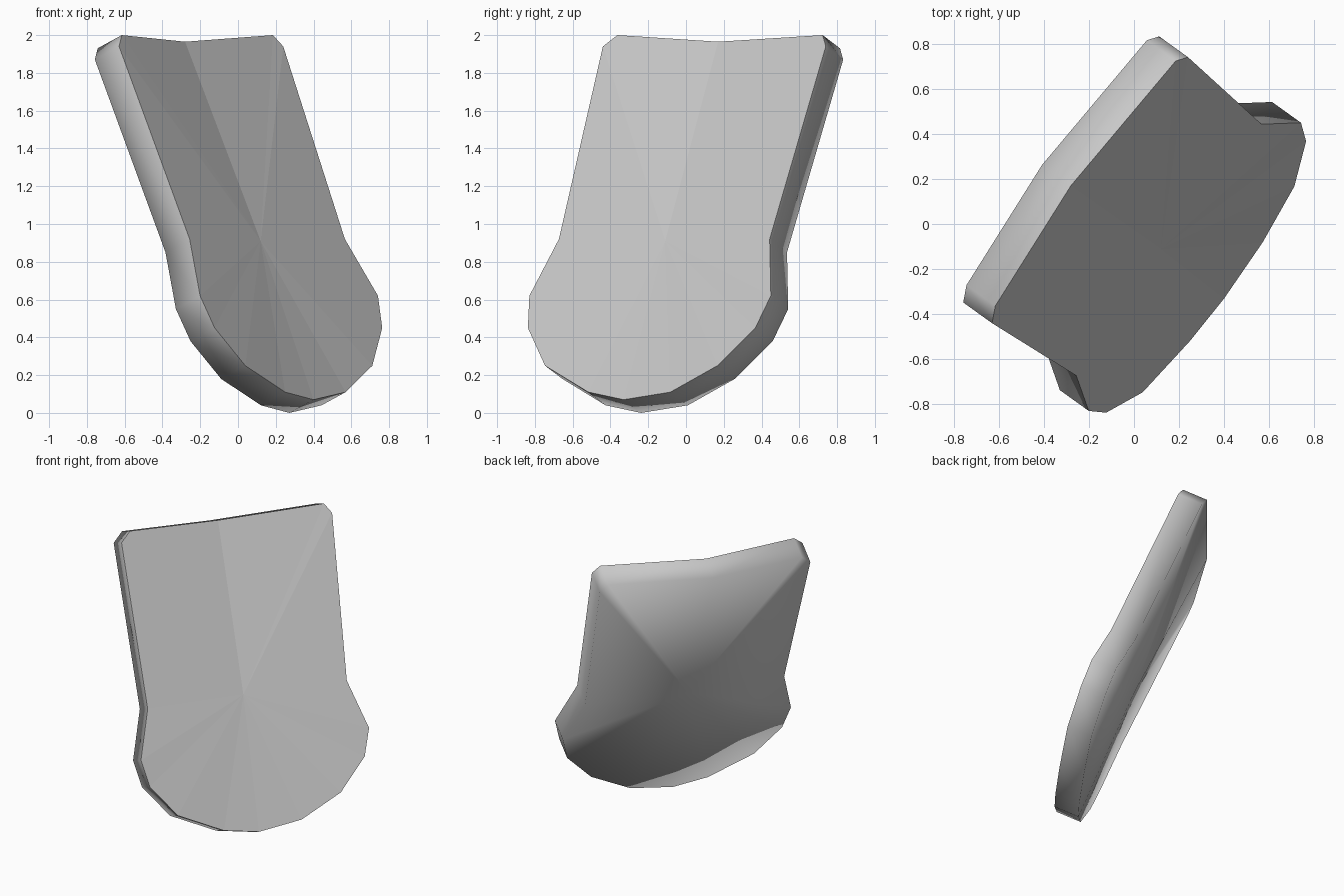
import bpy
import bmesh
from mathutils import Vector

cube = bpy.data.objects.get("Cube")
if cube:
    bpy.data.objects.remove(cube, do_unlink=True)


def make_material(name, grey):
    mat = bpy.data.materials.new(name)
    mat.use_nodes = True
    colour = (grey, grey, grey, 1)
    mat.diffuse_color = colour
    mat.node_tree.nodes["Principled BSDF"].inputs["Base Color"].default_value = colour
    return mat


# Half profile of the leaning panel: half width, then the middle of that row
ROWS = [
    (.675, (-.215, .18, 2)),
    (.733, (-.195, .15, 1.94)),
    (.693, (.155, -.115, .92)),
    (.794, (.27, -.19, .62)),
    (.748, (.32, -.235, .45)),
    (.567, (.375, -.29, .25)),
    (.27, (.41, -.30, .11)),
]
ACROSS = Vector((.593, .805, 0))
THICKNESS = Vector((-.128, .092, -.07))
TOP_MIDDLE = Vector((-.28, .17, 1.965))
BOTTOM_TIP = Vector((.40, -.33, .07))
CENTRE = Vector((.12, -.11, .91))


def side_points(sign):
    return [Vector(middle) + ACROSS * half * sign for half, middle in ROWS]


def build_panel():
    bm = bmesh.new()
    outline = [TOP_MIDDLE] + side_points(-1) + [BOTTOM_TIP] + side_points(1)[::-1]
    ring = [bm.verts.new(p) for p in outline]
    hub = bm.verts.new(CENTRE)

    # Faceted, slightly dished front
    front = [bm.faces.new((hub, a, b)) for a, b in zip(ring, ring[1:] + ring[:1])]

    # Back shell with the same outline, joined by the rim
    back = {v: bm.verts.new(v.co + THICKNESS) for v in ring + [hub]}
    shell = []
    for face in front:
        h, a, b = face.verts
        shell.append(bm.faces.new((back[h], back[b], back[a])))
        shell.append(bm.faces.new((b, a, back[a], back[b])))
    bmesh.ops.recalc_face_normals(bm, faces=bm.faces[:])

    # Smooth shell, flat front, crisp edge between them
    for face in shell:
        face.smooth = True
    for a, b in zip(ring, ring[1:] + ring[:1]):
        bm.edges.get((a, b)).smooth = False

    mesh = bpy.data.meshes.new("curved_panel")
    bm.to_mesh(mesh)
    bm.free()
    mesh.materials.append(make_material("light grey", .58))
    panel = bpy.data.objects.new("curved_panel", mesh)
    bpy.context.collection.objects.link(panel)
    return panel


build_panel()
